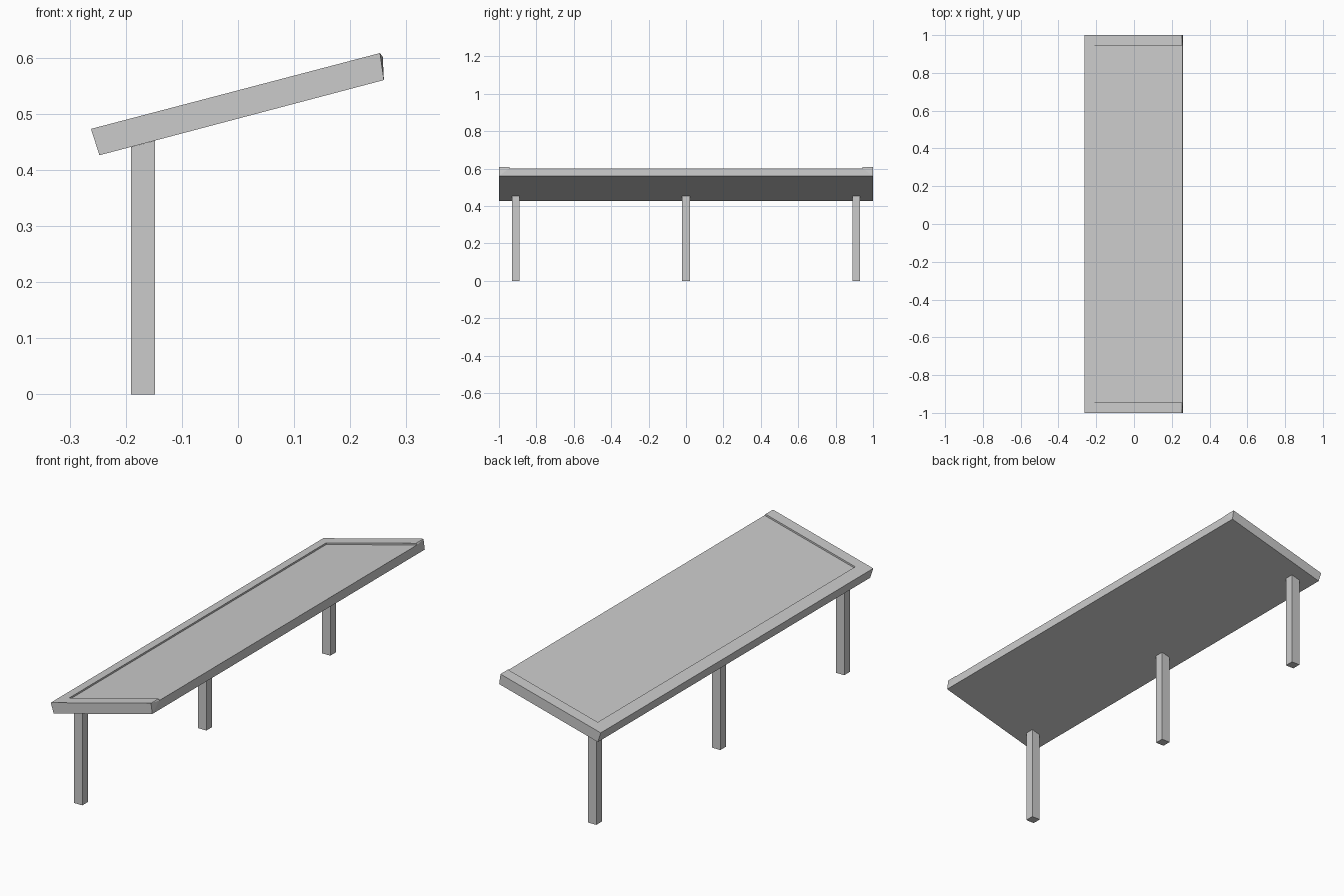
import bpy
import bmesh
import math

cube = bpy.data.objects.get("Cube")
if cube:
    bpy.data.objects.remove(cube, do_unlink=True)

# Single flat material
grey = bpy.data.materials.new("light_grey")
grey.use_nodes = True
COLOUR = (0.6, 0.6, 0.6, 1)
grey.diffuse_color = COLOUR
grey.node_tree.nodes["Principled BSDF"].inputs["Base Color"].default_value = COLOUR

# Roof dimensions
SLOPE = math.tan(math.radians(14.7))
LOW_X, LOW_Z = -0.262, 0.473
HALF, INNER = 1.0, 0.945
RECESS = 0.008


def top_z(x, drop=0.0):
    return LOW_Z + (x - LOW_X) * SLOPE - drop


def finish(name, bm):
    bmesh.ops.recalc_face_normals(bm, faces=bm.faces)
    mesh = bpy.data.meshes.new(name)
    bm.to_mesh(mesh)
    bm.free()
    mesh.materials.append(grey)
    obj = bpy.data.objects.new(name, mesh)
    bpy.context.collection.objects.link(obj)
    return obj


def prism(name, profile, y0, y1):
    """Extrude an (x, z) profile along y."""
    bm = bmesh.new()
    face = bm.faces.new([bm.verts.new((x, y0, z)) for x, z in profile])
    result = bmesh.ops.extrude_face_region(bm, geom=[face], use_keep_orig=True)
    verts = [v for v in result["geom"] if isinstance(v, bmesh.types.BMVert)]
    bmesh.ops.translate(bm, verts=verts, vec=(0, y1 - y0, 0))
    return finish(name, bm)


def hull(name, points):
    bm = bmesh.new()
    for p in points:
        bm.verts.new(p)
    bmesh.ops.convex_hull(bm, input=bm.verts)
    bmesh.ops.dissolve_limit(bm, angle_limit=0.01, verts=bm.verts, edges=bm.edges)
    return finish(name, bm)


low_top = (LOW_X, LOW_Z)
low_bottom = (-0.247, 0.426)
high_bottom = (0.26, 0.56)
high_top = (0.253, top_z(0.253))
panel_high = (0.258, top_z(0.258, RECESS))
lip_x = -0.208

# Sloping roof deck with the low rim and recessed panel
prism("roof_deck", [
    low_bottom, high_bottom, panel_high,
    (lip_x, top_z(lip_x, RECESS)), (lip_x, top_z(lip_x)), low_top,
], -INNER, INNER)

# Raised rims at both ends, their high ends slightly tapered
for side, label in ((-1, "front"), (1, "back")):
    outer = [low_bottom, high_bottom, high_top, low_top]
    inner = outer + [panel_high]
    points = [(x, side * HALF, z) for x, z in outer]
    points += [(x, side * INNER, z) for x, z in inner]
    hull(label + "_rim", points)

# Square posts, cut to the slope of the underside
LEFT, RIGHT, POST = -0.191, -0.148, 0.021
for y, label in ((-0.91, "front"), (0, "middle"), (0.91, "back")):
    tops = [(x, low_bottom[1] + (x - low_bottom[0]) * SLOPE) for x in (RIGHT, LEFT)]
    prism(label + "_post", [(LEFT, 0), (RIGHT, 0)] + tops, y - POST, y + POST)
